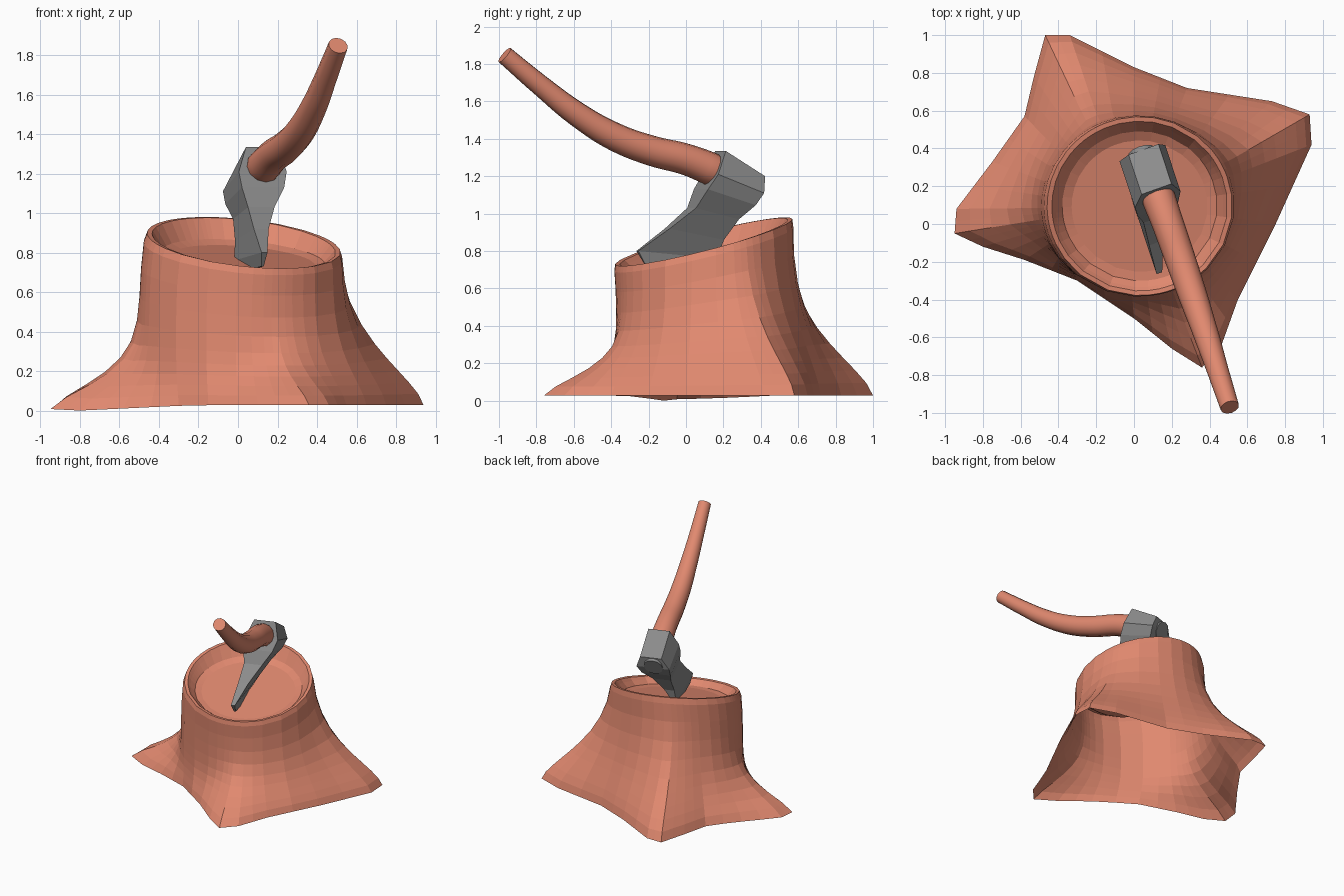
import bpy
import math
from mathutils import Vector

cube = bpy.data.objects.get("Cube")
if cube:
    bpy.data.objects.remove(cube, do_unlink=True)


def material(name, color):
    m = bpy.data.materials.new(name)
    m.use_nodes = True
    m.diffuse_color = color
    m.node_tree.nodes["Principled BSDF"].inputs["Base Color"].default_value = color
    return m


wood = material("warm_wood", (0.75, 0.25, 0.16, 1))
steel = material("grey_steel", (0.26, 0.26, 0.26, 1))


def loft(name, rings, mat, cap_start=False, cap_end=False):
    """Join equal closed rings with quads."""
    n = len(rings[0])
    verts = [p for ring in rings for p in ring]
    faces = []
    for r in range(len(rings) - 1):
        for i in range(n):
            j = (i + 1) % n
            a, b = r * n, (r + 1) * n
            faces.append((a + i, a + j, b + j, b + i))
    if cap_start:
        faces.append(tuple(reversed(range(n))))
    if cap_end:
        faces.append(tuple(range(len(verts) - n, len(verts))))
    mesh = bpy.data.meshes.new(name)
    mesh.from_pydata(verts, [], faces)
    mesh.materials.append(mat)
    obj = bpy.data.objects.new(name, mesh)
    bpy.context.collection.objects.link(obj)


def tube(name, points, mat):
    """Round tapered tube along (x, y, z, radius) points, smooth shaded."""
    curve = bpy.data.curves.new(name, "CURVE")
    curve.dimensions = "3D"
    curve.bevel_depth = 1
    curve.bevel_resolution = 4
    curve.resolution_u = 5
    curve.use_fill_caps = True
    spline = curve.splines.new("BEZIER")
    spline.bezier_points.add(len(points) - 1)
    for bp, (x, y, z, r) in zip(spline.bezier_points, points):
        bp.co = (x, y, z)
        bp.radius = r
        bp.handle_left_type = bp.handle_right_type = "AUTO"
    curve.materials.append(mat)
    obj = bpy.data.objects.new(name, curve)
    bpy.context.collection.objects.link(obj)
    bpy.ops.object.select_all(action="DESELECT")
    obj.select_set(True)
    bpy.context.view_layer.objects.active = obj
    bpy.ops.object.convert(target="MESH")
    bpy.ops.object.shade_smooth_by_angle(angle=math.radians(40))


# Tree stump: four-rooted footprint blending up to a slanted round rim
footprint = [
    (.94, .42), (.93, .58), (.73, .65), (.28, .72), (0, .83), (-.34, 1), (-.47, 1),
    (-.53, .78), (-.58, .57), (-.75, .33), (-.94, .08), (-.95, -.05), (-.8, -.12),
    (-.58, -.19), (-.3, -.3), (0, -.5), (.2, -.66), (.36, -.76), (.46, -.65),
    (.55, -.4), (.75, 0)]
foot = []
for i, p in enumerate(footprint):
    a, b = Vector(p), Vector(footprint[(i + 1) % len(footprint)])
    foot += [a, (a + b) / 2]

center = Vector((.03, .095))
low_root = Vector((-.8, -.12))
angles = [math.atan2(p.y - center.y, p.x - center.x) for p in foot]


def rim_point(t, scale):
    return center + Vector((.5 * math.cos(t), .483 * math.sin(t))) * scale


def neck_point(t):
    return Vector((.015 + .513 * math.cos(t), .092 + .465 * math.sin(t)))


def rim_height(t):
    return .85 - .05 * math.cos(t) + .12 * math.sin(t)


def wall_ring(s):
    ring = []
    for p, t in zip(foot, angles):
        # Root flare fades with height, slower at the back and one side
        reach = .312 + .09 * math.cos(t) + .117 * math.sin(t)
        flare = math.exp(-(s / reach) ** 1.5) * (1 - s ** 6)
        top = neck_point(t).lerp(rim_point(t, .98 if s == 1 else 1), s ** 6)
        q = top.lerp(p, flare)
        low = .027 - .027 * max(0, 1 - (p - low_root).length / .6)
        ring.append((q.x, q.y, low + s * (rim_height(t) - low)))
    return ring


def hollow_ring(scale, sink):
    """Ring inside the rim; sink 0 is rim height, 1 is the floor."""
    ring = []
    for t in angles:
        q = rim_point(t, scale)
        floor = .765 + .2 * (q.y - center.y) - .08 * q.x
        ring.append((q.x, q.y, rim_height(t) * (1 - sink) + floor * sink))
    return ring


levels = (0, .07, .14, .21, .29, .38, .5, .64, .8, .95, 1)
hollow = ((.93, .03), (.89, .35), (.82, .85), (.72, 1), (.35, 1))
loft("stump", [wall_ring(s) for s in levels] + [hollow_ring(*h) for h in hollow],
     wood, cap_end=True)

# Axe head: stations of front (y, z), rear (y, z), half width, middle x
stations = [
    ((.185, 1.335), (.395, 1.20), .085, .085),
    ((.13, 1.21), (.375, 1.11), .13, .085),
    ((.08, 1.13), (.335, 1.045), .115, .085),
    ((.03, 1.03), (.26, .97), .072, .08),
    ((-.10, .92), (.19, .86), .04, .07),
    ((-.26, .80), (.16, .76), .016, .065),
    ((-.22, .73), (.14, .70), .006, .065)]
side = Vector((.93, .33, 0))
rings = []
for front, rear, half, x in stations:
    mid = (front[0] + rear[0]) / 2
    f, r = [Vector((x - .33 * (y - mid), y, z)) for y, z in (front, rear)]
    rings.append([f - side * half, f + side * half, r + side * half, r - side * half])
loft("axe_head", rings[::-1], steel, cap_start=True, cap_end=True)

# Curved handle and the steel plug at its far end
tube("axe_handle", [
    (.507, -.97, 1.848, .05), (.445, -.78, 1.687, .057), (.38, -.58, 1.53, .067),
    (.312, -.38, 1.41, .076), (.243, -.18, 1.335, .081), (.18, 0, 1.29, .084),
    (.133, .13, 1.24, .089), (.085, .27, 1.18, .07)], wood)
tube("handle_plug", [(.07, .29, 1.165, .075), (.038, .38, 1.12, .075)], steel)
